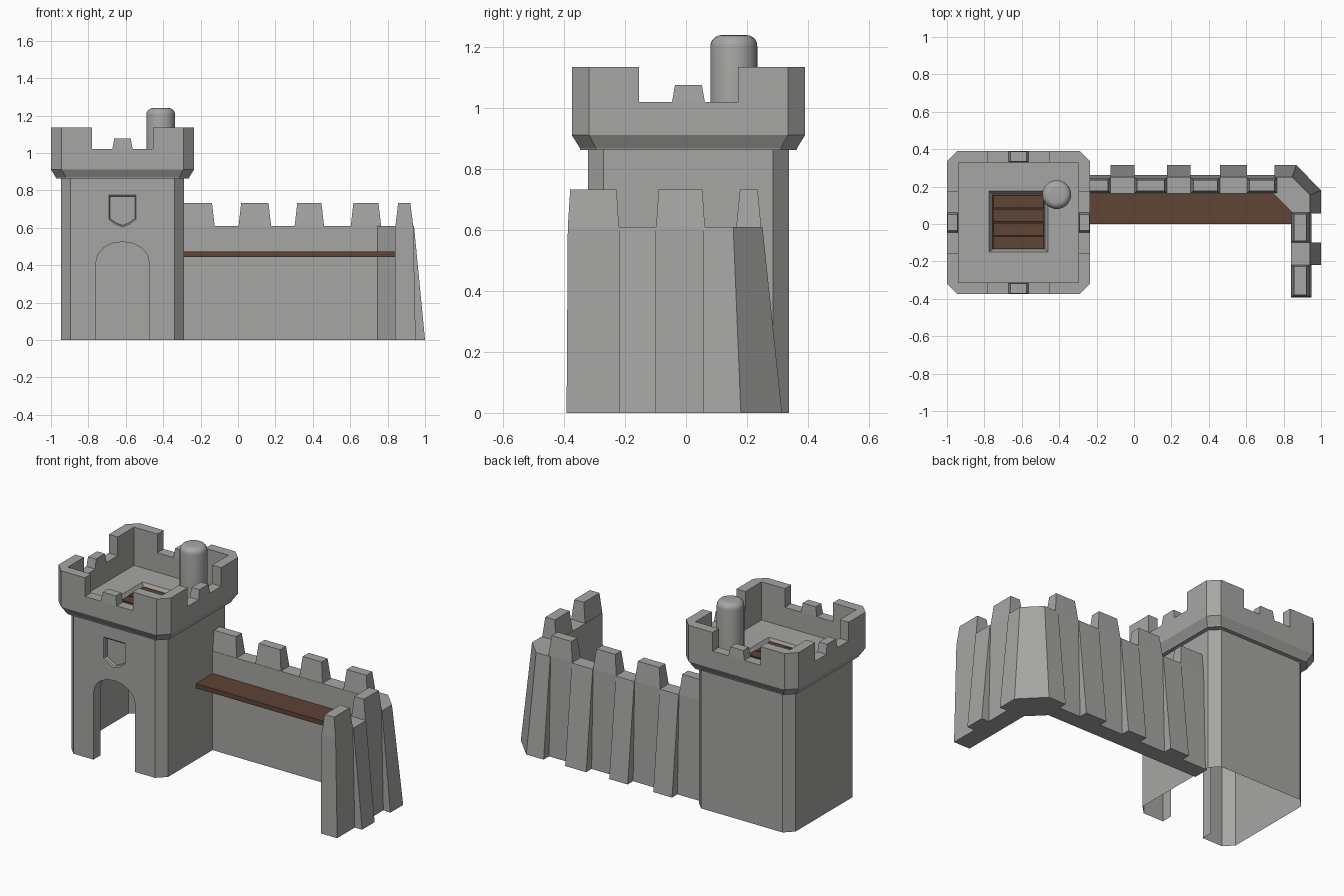
import bpy, bmesh, math
from mathutils import Vector

if "Cube" in bpy.data.objects:
    bpy.data.objects.remove(bpy.data.objects["Cube"])


def material(name, rgb):
    m = bpy.data.materials.new(name)
    m.diffuse_color = (*rgb, 1)
    m.use_nodes = True
    m.node_tree.nodes["Principled BSDF"].inputs["Base Color"].default_value = m.diffuse_color
    return m


STONE = material("stone grey", (0.38, 0.385, 0.37))
WOOD = material("wood brown", (0.115, 0.056, 0.036))
DARK = material("dark wood", (0.05, 0.025, 0.017))
CX, CY = -0.6175, 0.008      # tower axis


def finish(name, bm, mat):
    bmesh.ops.recalc_face_normals(bm, faces=bm.faces)
    me = bpy.data.meshes.new(name)
    bm.to_mesh(me)
    bm.free()
    me.materials.append(mat)
    ob = bpy.data.objects.new(name, me)
    bpy.context.collection.objects.link(ob)
    return ob


def loft(name, rings, mat=STONE):
    """Closed solid through rings of (outline, z)."""
    bm = bmesh.new()
    loops = [[bm.verts.new((x, y, z)) for x, y in pts] for pts, z in rings]
    n = len(loops[0])
    for a, b in zip(loops, loops[1:]):
        for i in range(n):
            j = (i + 1) % n
            bm.faces.new((a[i], a[j], b[j], b[i]))
    bm.faces.new(loops[0][::-1])
    bm.faces.new(loops[-1])
    return finish(name, bm, mat)


def rect(x0, x1, y0, y1):
    return [(x0, y0), (x1, y0), (x1, y1), (x0, y1)]


def box(name, x0, x1, y0, y1, z0, z1, mat=STONE):
    return loft(name, [(rect(x0, x1, y0, y1), z0), (rect(x0, x1, y0, y1), z1)], mat)


def octagon(h, c):
    k = h - c
    pts = [(-k, -h), (k, -h), (h, -k), (h, k), (k, h), (-k, h), (-h, k), (-h, -k)]
    return [(CX + x, CY + y) for x, y in pts]


def square(h):
    return rect(CX - h, CX + h, CY - h, CY + h)


def cut(ob, cutter):
    mod = ob.modifiers.new("cut", 'BOOLEAN')
    mod.operation = 'DIFFERENCE'
    mod.solver = 'EXACT'
    mod.object = cutter
    bpy.context.view_layer.objects.active = ob
    bpy.ops.object.modifier_apply(modifier=mod.name)
    bpy.data.objects.remove(cutter)


# Tower shell: hollow, open below, with arched door and shield window in front
bm = bmesh.new()
foot, TOP = octagon(0.33, 0.052), 0.868
for i in range(1, 8):
    (ax, ay), (bx, by) = foot[i], foot[(i + 1) % 8]
    bm.faces.new([bm.verts.new(p) for p in
                  ((ax, ay, 0), (bx, by, 0), (bx, by, TOP), (ax, ay, TOP))])
fy, xl, xr = foot[0][1], foot[0][0], foot[1][0]
door = [(CX - 0.1425, 0)]
for i in range(9):
    a = math.pi * (1 - i / 8)
    door.append((CX + 0.1425 * math.cos(a), 0.415 + 0.11 * math.sin(a)))
door.append((CX + 0.1425, 0))


def shield(s):
    pts = [(-1, 0.775), (1, 0.775), (1, 0.645), (0.55, 0.62), (0, 0.604), (-0.55, 0.62), (-1, 0.645)]
    return [(CX + x * 0.073 * s, 0.69 + (z - 0.69) * s) for x, z in pts]


def ring(pts, y):
    return [bm.verts.new((x, y, z)) for x, z in pts]


def loop_edges(vs):
    return [bm.edges.new((vs[i], vs[(i + 1) % len(vs)])) for i in range(len(vs))]


d0 = ring(door, fy)
outline = ring([(xl, TOP), (xl, 0)], fy) + d0 + ring([(xr, 0), (xr, TOP)], fy)
w0, w1, w2 = ring(shield(1), fy), ring(shield(0.92), fy + 0.006), ring(shield(0.9), fy + 0.025)
bmesh.ops.triangle_fill(bm, use_beauty=True, edges=loop_edges(outline) + loop_edges(w0),
                        normal=Vector((0, -1, 0)))
d1 = ring(door, fy + 0.068)
for i in range(len(door) - 1):
    bm.faces.new((d0[i], d0[i + 1], d1[i + 1], d1[i]))
for a, b in ((w0, w1), (w1, w2)):
    for i in range(7):
        j = (i + 1) % 7
        bm.faces.new((a[i], a[j], b[j], b[i]))
bm.faces.new(w2)
bmesh.ops.remove_doubles(bm, verts=bm.verts, dist=0.0001)
finish("tower_walls", bm, STONE)

# Crown: flared octagon with sunken floor, crenel notches and hatch recess
crown = loft("tower_crown", [(octagon(0.355, 0.053), 0.863), (octagon(0.357, 0.053), 0.87),
                             (octagon(0.383, 0.057), 0.912), (octagon(0.383, 0.057), 1.135)])
cut(crown, loft("floor_cutter", [(square(0.322), 0.9), (square(0.322), 1.3)]))
cut(crown, box("notch_cutter_x", CX - 0.163, CX + 0.163, -1, 1, 1.02, 1.3))
cut(crown, box("notch_cutter_y", -2, 1, CY - 0.163, CY + 0.163, 1.02, 1.3))
cut(crown, loft("hatch_cutter", [(rect(-0.757, -0.477, -0.135, 0.16), 0.872),
                                 (rect(-0.776, -0.458, -0.15, 0.178), 0.902)]))

# Small tapered merlon in the middle of each crown side
for i, (dx, dy) in enumerate(((0, -1), (1, 0), (0, 1), (-1, 0))):
    rings = []
    for w, t, z in ((0.054, 0.0305, 1.01), (0.054, 0.0305, 1.02), (0.044, 0.027, 1.077)):
        x, y = CX + dx * 0.3525, CY + dy * 0.3525
        hx, hy = (w, t) if dx == 0 else (t, w)
        rings.append((rect(x - hx, x + hx, y - hy, y + hy), z))
    loft(f"crown_merlon_{i}", rings)

# Wooden hatch: dark backing, four planks and a pull
box("hatch_backing", -0.756, -0.478, -0.134, 0.159, 0.868, 0.874, DARK)
for i in range(4):
    y = -0.134 + i * 0.0735
    s = 0.004 * (i % 2)
    box(f"hatch_plank_{i}", -0.754 + s, -0.48 - s, y, y + 0.066, 0.87, 0.886, WOOD)
box("hatch_pull", -0.638, -0.602, -0.112, -0.086, 0.88, 0.894, WOOD)

# Rounded post on the tower floor
bm = bmesh.new()
R, B, N = 0.077, 0.036, 32
prof = [(R, 0.885)] + [(R - B + B * math.cos(a), 1.24 - B + B * math.sin(a))
                       for a in [math.pi / 2 * k / 5 for k in range(6)]]
rows = [[bm.verts.new((-0.413 + r * math.cos(2 * math.pi * k / N),
                       0.157 + r * math.sin(2 * math.pi * k / N), z)) for k in range(N)]
        for r, z in prof]
for a, b in zip(rows, rows[1:]):
    for k in range(N):
        bm.faces.new((a[k], a[(k + 1) % N], b[(k + 1) % N], b[k]))
bm.faces.new(rows[0][::-1])
bm.faces.new(rows[-1])
post = finish("tower_post", bm, STONE)
bpy.context.view_layer.objects.active = post
post.select_set(True)
bpy.ops.object.shade_smooth_by_angle(angle=math.radians(40))

# Curtain wall: L-shaped body with a chamfered corner
WT = 0.61


def wall_outline(ox, oy, e):
    return [(-0.3, 0.163), (0.745, 0.163), (0.84, 0.068), (0.84, -0.392 + e), (ox, -0.392 + e),
            (ox, 0.13), (0.83, oy), (-0.3, oy)]


loft("curtain_wall", [(wall_outline(0.95, 0.262, 0), 0), (wall_outline(0.937, 0.247, 0.004), WT)])

# Sloped buttresses under the notches
for i, (a, b) in enumerate(((-0.125, 0.003), (0.177, 0.303), (0.46, 0.603))):
    loft(f"back_buttress_{i}", [(rect(a, b, 0.18, 0.315), 0), (rect(a, b, 0.18, 0.251), WT)])
loft("side_buttress", [(rect(0.86, 1.0, -0.22, -0.098), 0), (rect(0.86, 0.941, -0.22, -0.098), WT)])
inner = [(0.75, 0.17), (0.846, 0.065)]
loft("corner_buttress", [
    (inner + [(1.0, 0.055), (1.0, 0.18), (0.868, 0.315), (0.75, 0.315)], 0),
    (inner + [(0.941, 0.058), (0.941, 0.155), (0.846, 0.251), (0.75, 0.251)], WT)])

# Tapered merlons along the wall
T = 0.014
for i, (a, b) in enumerate(((-0.32, -0.125), (0.003, 0.177), (0.303, 0.46), (0.603, 0.765))):
    loft(f"back_merlon_{i}", [(rect(a, b, 0.165, 0.247), WT - 0.01), (rect(a, b, 0.165, 0.247), WT),
                              (rect(a + T, b - T, 0.177, 0.235), 0.733)])
for i, (a, b) in enumerate(((-0.388, -0.22), (-0.098, 0.062))):
    loft(f"side_merlon_{i}", [(rect(0.842, 0.937, a, b), WT - 0.01), (rect(0.842, 0.937, a, b), WT),
                              (rect(0.856, 0.921, a + 0.008, b - 0.008), 0.733)])

# Wooden walkway behind the parapet
box("walkway", -0.3, 0.841, 0.0, 0.17, 0.444, 0.472, WOOD)
